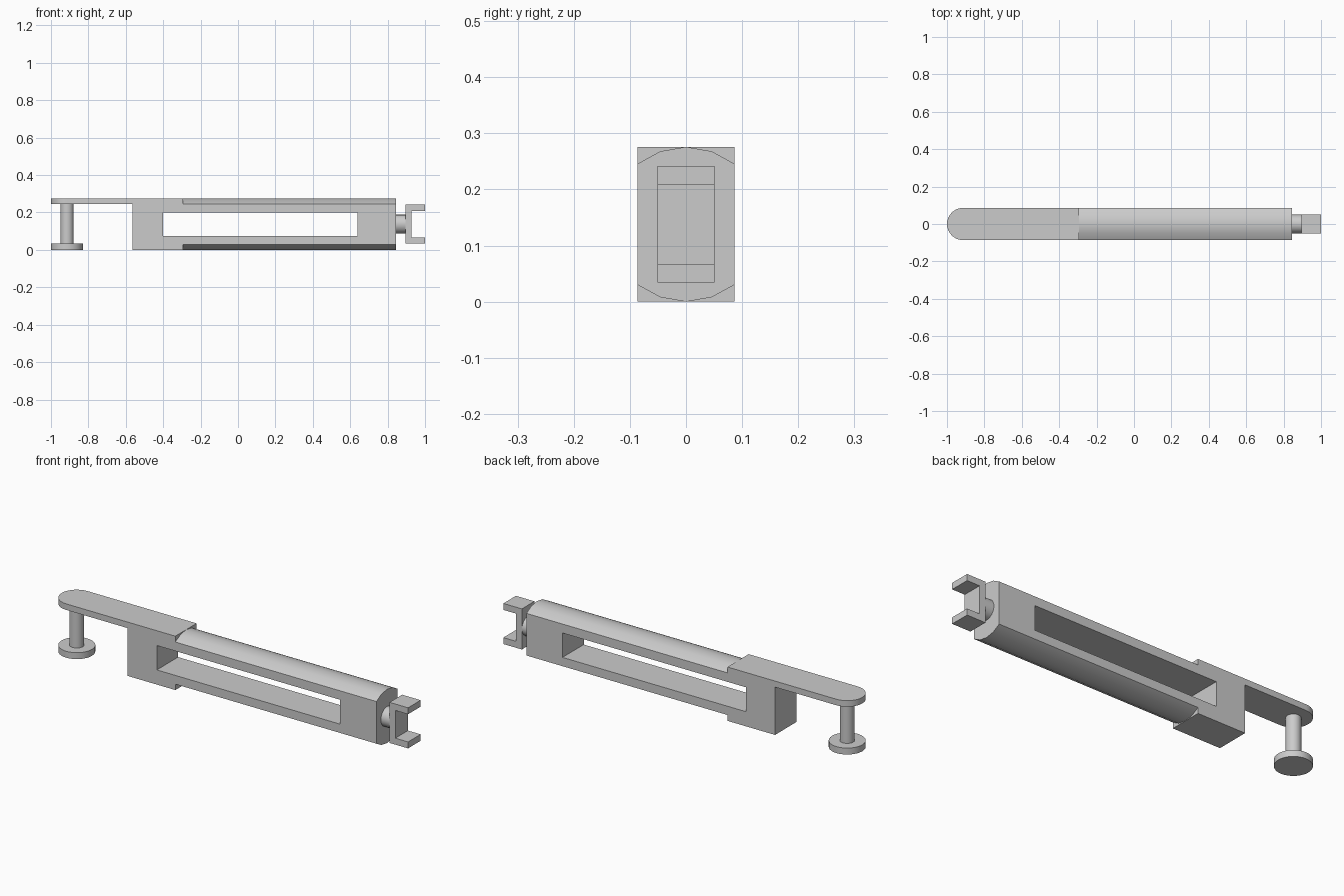
import bpy, math
from mathutils import Vector

if "Cube" in bpy.data.objects:
    bpy.data.objects.remove(bpy.data.objects["Cube"], do_unlink=True)

import bmesh

HALF = 0.086      # half width of the body
TOP = 0.276       # overall height
MID = TOP / 2
STEP = -0.295     # where the square block meets the rounded barrel

steel = bpy.data.materials.new("plain grey")
steel.use_nodes = True
grey = (0.6, 0.6, 0.6, 1)
steel.diffuse_color = grey
steel.node_tree.nodes["Principled BSDF"].inputs["Base Color"].default_value = grey


def prism(name, outline, offset):
    """Extrude a closed planar outline along an offset vector."""
    bm = bmesh.new()
    face = bm.faces.new([bm.verts.new(p) for p in outline])
    moved = bmesh.ops.extrude_face_region(bm, geom=[face])["geom"]
    bmesh.ops.translate(bm, vec=Vector(offset),
                        verts=[v for v in moved if isinstance(v, bmesh.types.BMVert)])
    bmesh.ops.recalc_face_normals(bm, faces=bm.faces)
    mesh = bpy.data.meshes.new(name)
    bm.to_mesh(mesh)
    bm.free()
    mesh.materials.append(steel)
    obj = bpy.data.objects.new(name, mesh)
    bpy.context.collection.objects.link(obj)
    return obj


def box(name, x0, x1, half_y, z0, z1):
    outline = [(x0, -half_y, z0), (x1, -half_y, z0), (x1, -half_y, z1), (x0, -half_y, z1)]
    return prism(name, outline, (0, 2 * half_y, 0))


def circle(radius, count):
    return [(radius * math.cos(a), radius * math.sin(a))
            for a in (math.tau * i / count for i in range(count))]


def combine(target, tool, operation):
    """Apply a boolean and discard the tool."""
    mod = target.modifiers.new(operation.title(), 'BOOLEAN')
    mod.object, mod.operation, mod.solver = tool, operation, 'EXACT'
    with bpy.context.temp_override(object=target, active_object=target):
        bpy.ops.object.modifier_apply(modifier=mod.name)
    bpy.data.objects.remove(tool, do_unlink=True)


def smooth(obj):
    bpy.ops.object.select_all(action='DESELECT')
    obj.select_set(True)
    bpy.context.view_layer.objects.active = obj
    bpy.ops.object.shade_smooth_by_angle(angle=math.radians(30))


# Body: square block, barrel with crowned top and bottom, round-ended tongue
body = box("body", -0.565, STEP, HALF, 0, TOP)

crown = [(HALF, MID - 0.03), (0.046, MID - 0.008), (0, MID), (-0.046, MID - 0.008), (-HALF, MID - 0.03)]
section = crown + [(-y, -z) for y, z in crown]
barrel = prism("barrel", [(STEP, y, MID + z) for y, z in section], (0.845 - STEP, 0, 0))
combine(body, barrel, 'UNION')

centre = HALF - 1
arc = [(centre - HALF * math.sin(a), HALF * math.cos(a), 0.245)
       for a in (math.pi * i / 16 for i in range(17))]
tongue = prism("tongue", arc + [(-0.45, -HALF, 0.245), (-0.45, HALF, 0.245)], (0, 0, TOP - 0.245))
combine(body, tongue, 'UNION')

# Long window through the body
window = box("window_cutter", -0.40, 0.64, 0.2, 0.075, 0.20)
window.hide_render = True
combine(body, window, 'DIFFERENCE')
smooth(body)

# Pin and foot disc under the tongue
pin_x = centre
pin = prism("pin", [(pin_x + x, y, 0.033) for x, y in circle(0.035, 16)], (0, 0, 0.212))
foot = prism("foot_disc", [(pin_x + x, y, 0) for x, y in circle(HALF, 32)], (0, 0, 0.033))

# Round neck and open fork at the other end
neck = prism("neck", [(0.845, y, MID + z) for y, z in circle(0.05, 24)], (0.05, 0, 0))
upper = [(0.895, 0.104), (1.0, 0.104), (1.0, 0.071), (0.928, 0.071)]
channel = upper + [(x, -z) for x, z in reversed(upper)]
fork = prism("fork", [(x, -0.051, MID + z) for x, z in channel], (0, 0.102, 0))

for part in (pin, foot, neck):
    smooth(part)
